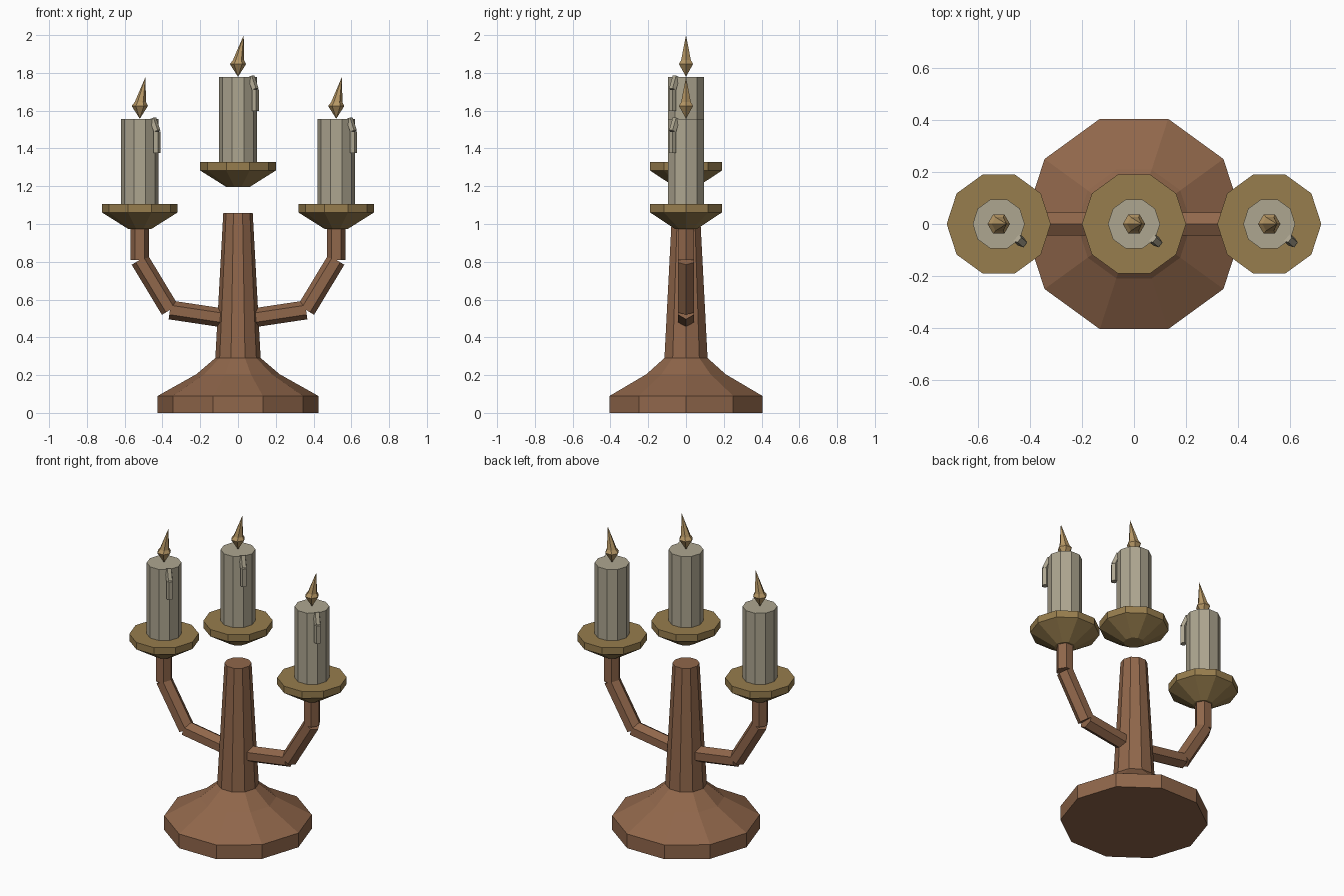
import bpy, bmesh, math
from mathutils import Vector, Matrix

if "Cube" in bpy.data.objects:
    bpy.data.objects.remove(bpy.data.objects["Cube"])


def material(name, rgb):
    m = bpy.data.materials.new(name)
    m.diffuse_color = (*rgb, 1)
    m.use_nodes = True
    m.node_tree.nodes["Principled BSDF"].inputs["Base Color"].default_value = m.diffuse_color
    return m


WOOD = material("wood", (0.28, 0.135, 0.07))
BRASS = material("brass", (0.31, 0.205, 0.075))
WAX = material("wax", (0.42, 0.38, 0.28))
FLAME = material("flame", (0.47, 0.31, 0.13))


def finish(name, bm, mat):
    bmesh.ops.recalc_face_normals(bm, faces=bm.faces)
    me = bpy.data.meshes.new(name)
    bm.to_mesh(me)
    bm.free()
    me.materials.append(mat)
    ob = bpy.data.objects.new(name, me)
    bpy.context.collection.objects.link(ob)
    return ob


def lathe(name, profile, sides, mat, loc=(0, 0, 0)):
    """Faceted turned part from (radius, z, x shift) rings; radius 0 makes a point."""
    bm = bmesh.new()
    rings = []
    for r, z, dx in profile:
        n = sides if r > 0 else 1
        rings.append([bm.verts.new((loc[0] + dx + r * math.cos(math.tau * i / sides),
                                    loc[1] + r * math.sin(math.tau * i / sides),
                                    loc[2] + z)) for i in range(n)])
    for a, b in zip(rings, rings[1:]):
        for i in range(sides):
            j = (i + 1) % sides
            quad = [a[i % len(a)], a[j % len(a)], b[j % len(b)], b[i % len(b)]]
            bm.faces.new(list(dict.fromkeys(quad)))
    for ring in (rings[0], rings[-1]):
        if len(ring) > 1:
            bm.faces.new(ring)
    return finish(name, bm, mat)


def rods(name, points, radius, sides, mat):
    """Straight separate rods along a path, with square-cut ends."""
    bm = bmesh.new()
    for p, q in zip(points, points[1:]):
        p, q = Vector(p), Vector(q)
        w = (q - p).normalized()
        v = Vector((0, 1, 0))
        v = (v - w * v.dot(w)).normalized()
        u = v.cross(w)
        rot = Matrix((u, v, w)).transposed().to_4x4()
        bmesh.ops.create_cone(bm, cap_ends=True, segments=sides, radius1=radius,
                              radius2=radius, depth=(q - p).length,
                              matrix=Matrix.Translation((p + q) / 2) @ rot
                              @ Matrix.Rotation(math.pi / 2, 4, 'Z'))
    return finish(name, bm, mat)


# Foot and stem
lathe("foot", [(0.425, 0, 0), (0.425, 0.09, 0), (0.22, 0.205, 0), (0.115, 0.295, 0)], 10, WOOD)
lathe("stem", [(0.12, 0.29, 0), (0.078, 1.058, 0)], 10, WOOD)

# Side arms
for side, s in (("left", -1), ("right", 1)):
    rods(side + "_arm", [(s * 0.06, 0, 0.50), (s * 0.36, 0, 0.545),
                         (s * 0.52, 0, 0.81), (s * 0.52, 0, 0.99)], 0.05, 6, WOOD)

# Drip cup, candle, wax drip and flame at each of the three places
for place, x, z in (("left", -0.52, 1.105), ("middle", 0, 1.327), ("right", 0.52, 1.105)):
    at = (x, 0, z)
    lathe(place + "_cup", [(0.06, -0.132, 0), (0.2, -0.044, 0), (0.2, 0, 0)], 10, BRASS, at)
    lathe(place + "_candle", [(0.1, -0.02, 0), (0.1, 0.452, 0)], 10, WAX, at)
    rods(place + "_drip", [(x + 0.068, -0.052, z + 0.452), (x + 0.09, -0.071, z + 0.385),
                           (x + 0.09, -0.071, z + 0.272)], 0.02, 5, WAX)
    lathe(place + "_flame", [(0, 0.452, 0), (0.043, 0.52, 0), (0.03, 0.54, 0.003),
                             (0, 0.673, 0.03)], 6, FLAME, at)
